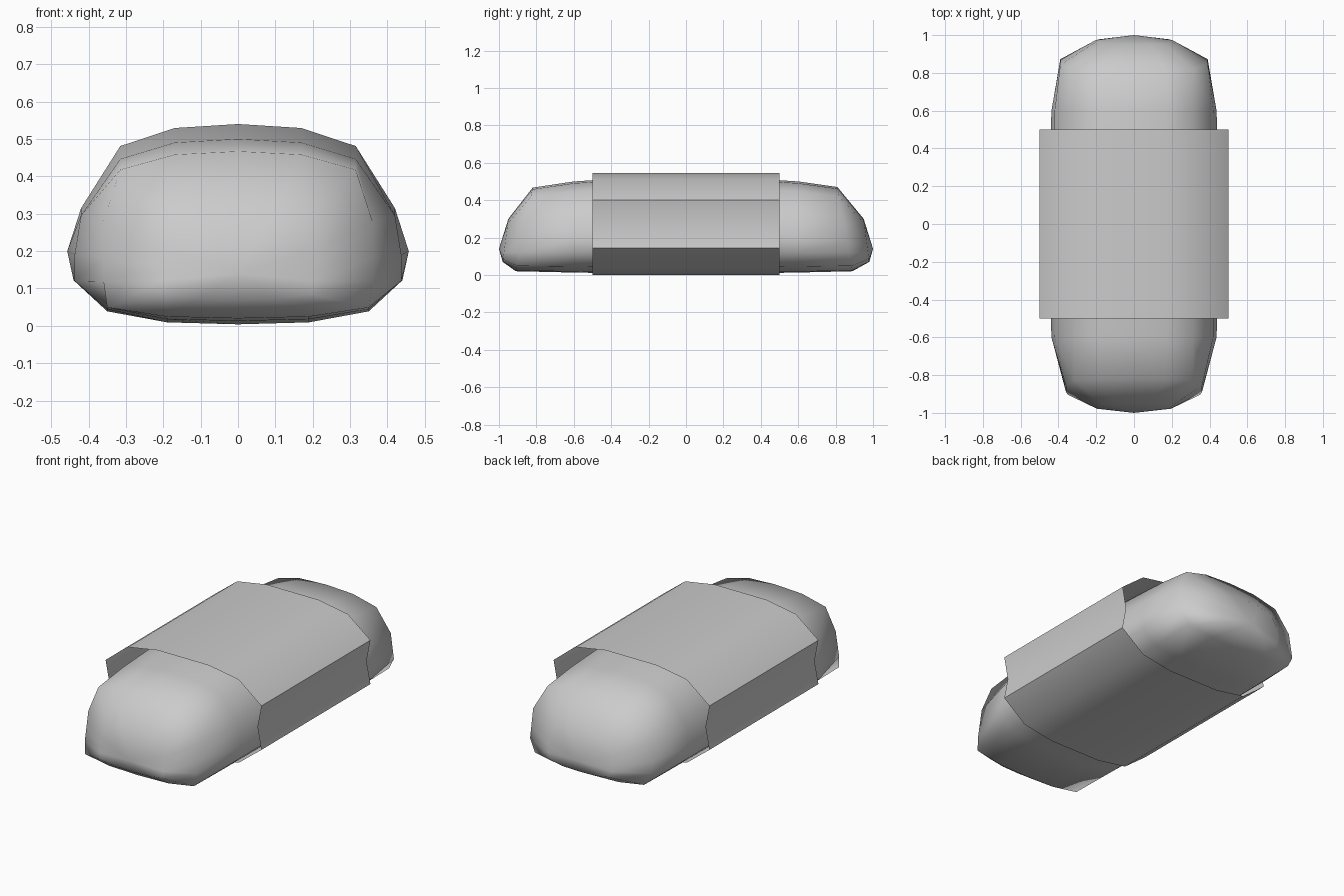
import bpy

if "Cube" in bpy.data.objects:
    bpy.data.objects.remove(bpy.data.objects["Cube"])

def make_object(name, verts, faces):
    mesh = bpy.data.meshes.new(name)
    mesh.from_pydata(verts, [], faces)
    obj = bpy.data.objects.new(name, mesh)
    bpy.context.collection.objects.link(obj)
    bpy.ops.object.select_all(action='DESELECT')
    obj.select_set(True)
    bpy.context.view_layer.objects.active = obj
    bpy.ops.object.mode_set(mode='EDIT')
    bpy.ops.mesh.select_all(action='SELECT')
    bpy.ops.mesh.normals_make_consistent(inside=False)
    bpy.ops.object.mode_set(mode='OBJECT')
    return obj

def smooth(obj, angle):
    bpy.ops.object.shade_smooth_by_angle(angle=angle)

def mirrored(half):
    """Close a half outline running from bottom centre to top centre."""
    return half + [(-x, z) for x, z in reversed(half) if x > 0]

def bridge(rings, n):
    return [(r * n + i, r * n + (i + 1) % n, (r + 1) * n + (i + 1) % n, (r + 1) * n + i)
            for r in range(rings - 1) for i in range(n)]

# Rounded inner body: cross-section as (x, height fraction)
outline = mirrored([(0, 0), (.19, .01), (.35, .065), (.44, .22), (.457, .365),
                    (.42, .58), (.315, .89), (.17, .98), (0, 1)])
n = len(outline)
# Rings: y at bottom, y at top, width limit, width scale, z bottom, z top
rings = [(-.98, -.95, .36, .56, .07, .30),
         (-.91, -.82, .36, 1, .02, .467),
         (-.60, -.60, .437, 1, .013, .50),
         (0, 0, .457, 1, .004, .54),
         (.60, .60, .437, 1, .013, .50),
         (.89, .81, .39, 1, .02, .47),
         (.98, .95, .39, .52, .07, .30)]
verts = []
for yb, yt, limit, scale, zb, zt in rings:
    for x, t in outline:
        x = max(-limit, min(limit, x)) * scale
        verts.append((x, yb + (yt - yb) * t, zb + (zt - zb) * t))
faces = bridge(len(rings), n)
# Close each end on a pole
for start, y in ((0, -1), (len(rings) * n - n, 1)):
    pole = len(verts)
    verts.append((0, y, .14))
    faces += [(start + i, start + (i + 1) % n, pole) for i in range(n)]
smooth(make_object("inner_body", verts, faces), 1.3)

# Open-ended sleeve around the middle
sleeve = mirrored([(.165, 0), (.355, .032), (.5, .145), (.475, .2725),
                   (.5, .4), (.355, .513), (.165, .545)])
verts = [(x, y, z) for y in (-.5, .5) for x, z in sleeve]
smooth(make_object("middle_sleeve", verts, bridge(2, len(sleeve))), .55)
